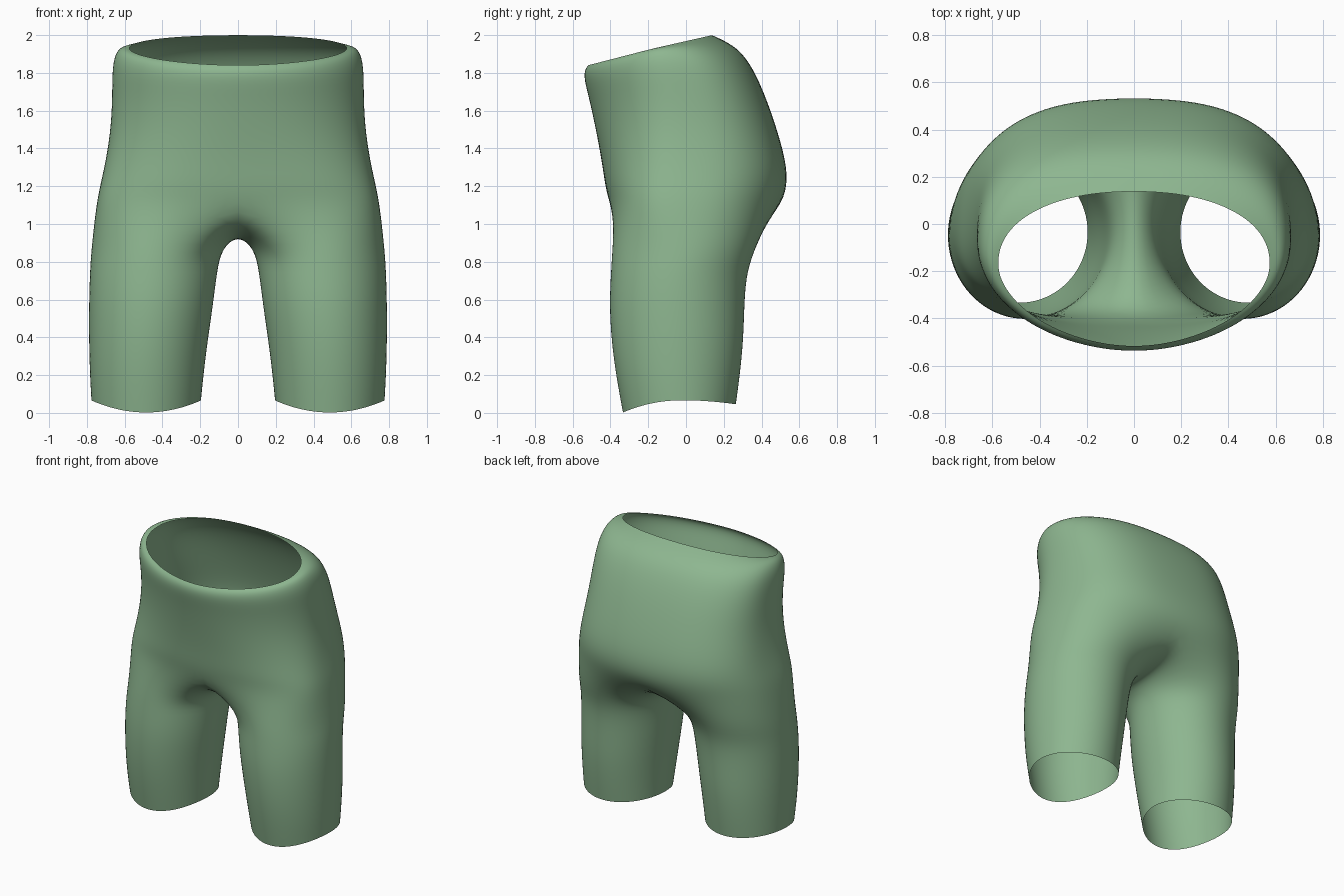
import bpy, bmesh, math

if "Cube" in bpy.data.objects:
    bpy.data.objects.remove(bpy.data.objects["Cube"])

OUT, INN = 14, 6          # segments round the outside, and along the crotch


def power(v, n):
    return math.copysign(abs(v) ** (2 / n), v)


def half_ring(yc, hw, yf, yb, zf, zs, zb, nf, nb):
    """Half torso section from front centre, round the side, to back centre."""
    pts = []
    for i in range(OUT + 1):
        t = math.radians(-90 + 180 * i / OUT)
        c, s = max(0.0, math.cos(t)), math.sin(t)
        n = nf if s < 0 else nb
        x = hw * power(c, n) if 0 < i < OUT else 0.0
        k = power(s, n)
        y = yc + k * ((yb - yc) if s > 0 else (yc - yf))
        z = zs + abs(k) * ((zb if s > 0 else zf) - zs)
        pts.append((x, y, z))
    return pts


def leg_ring(xi, xo, yf, yb, zf, zs, zb):
    """Full leg section, starting at the inner front corner."""
    pts = []
    start = -90 - 180 * INN / (OUT + INN) + 90
    start = -180 + 180 * INN / (OUT + INN)
    for i in range(OUT + INN):
        t = math.radians(start + 360 * i / (OUT + INN))
        c, s = math.cos(t), math.sin(t)
        x = (xi + xo) / 2 + 1.012 * c * (xo - xi) / 2
        y = (yf + yb) / 2 + 1.012 * s * (yb - yf) / 2
        z = zs + s * s * ((zb if s > 0 else zf) - zs)
        pts.append((x, y, z))
    return pts


# Waist to hip: centre y, half width, front, back, heights (front, side, back), roundness
torso = [
    (-.17, .58, -.52, .14, 1.84, 1.93, 2.00, 1.85, 2.2),
    (-.14, .635, -.54, .23, 1.815, 1.94, 1.96, 1.9, 2.3),
    (-.10, .67, -.543, .315, 1.765, 1.86, 1.895, 1.95, 2.5),
    (-.06, .67, -.515, .395, 1.66, 1.71, 1.75, 2.0, 2.6),
    (-.04, .675, -.48, .47, 1.50, 1.52, 1.55, 2.1, 2.6),
    (-.03, .705, -.448, .535, 1.33, 1.33, 1.33, 2.3, 2.6),
    (-.03, .735, -.43, .54, 1.20, 1.20, 1.20, 2.5, 2.5),
    (-.03, .755, -.405, .505, 1.10, 1.10, 1.09, 2.7, 2.5),
]
# Crotch line from back to front: y, z
crotch = [(.39, 1.01), (.22, .96), (.03, .94), (-.15, .95), (-.30, 1.01)]
# Thigh to hem: inner x, outer x, front, back, heights (front, side, back)
legs = [
    (.085, .777, -.39, .375, .88, .87, .89),
    (.110, .785, -.398, .322, .75, .75, .75),
    (.130, .79, -.407, .31, .58, .58, .58),
    (.160, .79, -.396, .305, .38, .38, .38),
    (.182, .785, -.37, .285, .19, .20, .19),
    (.195, .777, -.335, .265, 0.0, .068, .045),
]

bm = bmesh.new()


def add(points):
    return [bm.verts.new(p) for p in points]


def bridge(a, b, closed):
    n = len(a)
    for i in range(n if closed else n - 1):
        j = (i + 1) % n
        bm.faces.new((a[i], b[i], b[j], a[j]))


# Torso half
rings = [add(half_ring(*r)) for r in torso]
for a, b in zip(rings, rings[1:]):
    bridge(a, b, False)

# Leg, starting from the hip ring closed by the crotch line
leg = [rings[-1] + add((0, y, z) for y, z in crotch)]
leg += [add(leg_ring(*r)) for r in legs]
for a, b in zip(leg, leg[1:]):
    bridge(a, b, True)

# Mirror to the other side
geo = bmesh.ops.duplicate(bm, geom=bm.verts[:] + bm.edges[:] + bm.faces[:])["geom"]
for v in [g for g in geo if isinstance(g, bmesh.types.BMVert)]:
    v.co.x = -v.co.x
bmesh.ops.reverse_faces(bm, faces=[g for g in geo if isinstance(g, bmesh.types.BMFace)])
bmesh.ops.remove_doubles(bm, verts=bm.verts[:], dist=1e-4)
bmesh.ops.recalc_face_normals(bm, faces=bm.faces[:])
# Make sure the cloth faces outward
side = max(bm.faces, key=lambda f: f.calc_center_median().x)
if side.normal.x < 0:
    bmesh.ops.reverse_faces(bm, faces=bm.faces[:])
for f in bm.faces:
    f.smooth = True

mesh = bpy.data.meshes.new("shorts")
bm.to_mesh(mesh)
bm.free()
shorts = bpy.data.objects.new("shorts", mesh)
bpy.context.collection.objects.link(shorts)
shorts.modifiers.new("smooth", "SUBSURF").levels = 2
shorts.modifiers["smooth"].render_levels = 2

green = bpy.data.materials.new("soft green")
green.diffuse_color = (.27, .47, .28, 1)
green.use_nodes = True
green.node_tree.nodes["Principled BSDF"].inputs["Base Color"].default_value = green.diffuse_color
mesh.materials.append(green)
